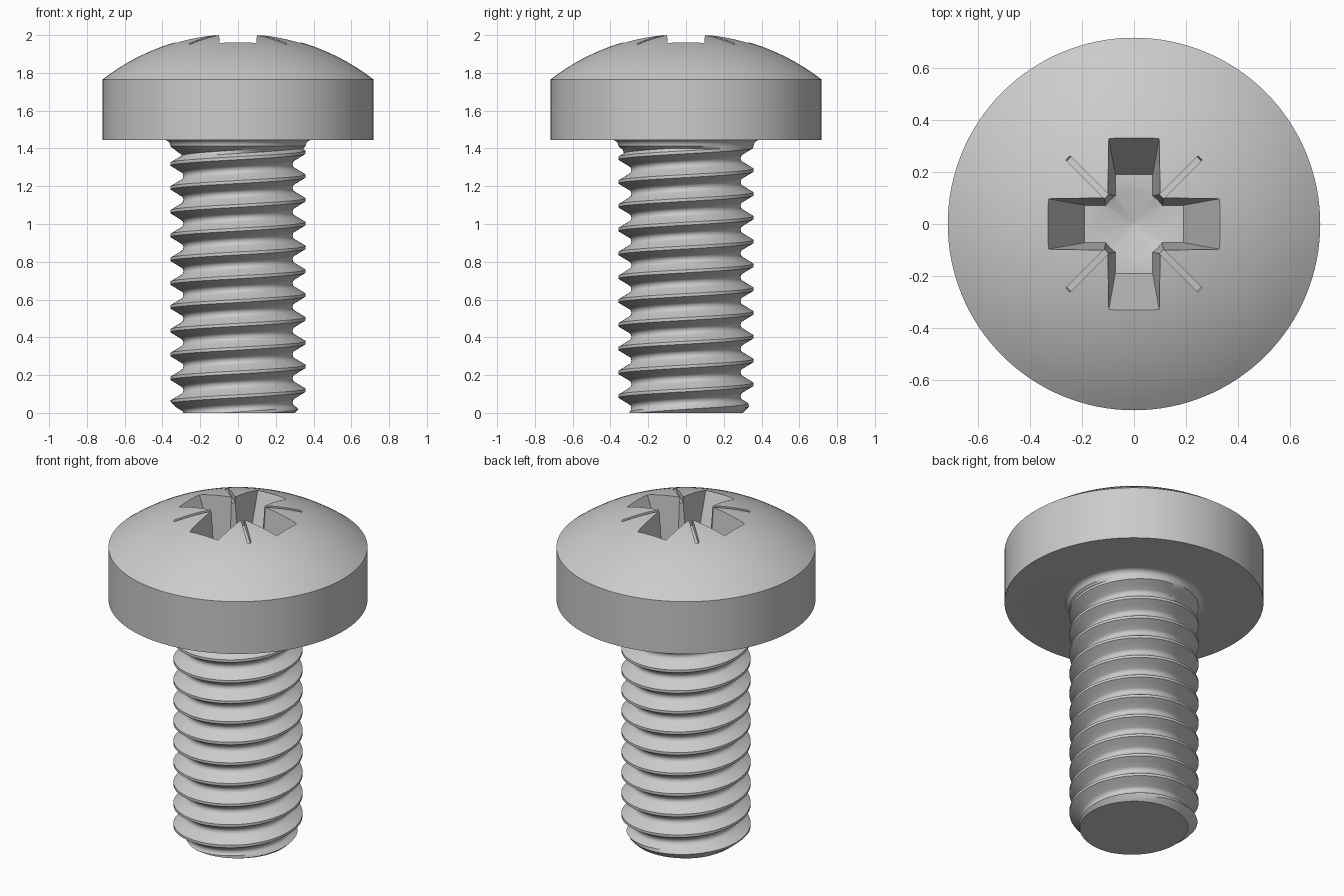
import bpy, bmesh, math
from mathutils import Matrix

if "Cube" in bpy.data.objects:
    bpy.data.objects.remove(bpy.data.objects["Cube"])

PITCH, CREST, ROOT, SEG = 0.126, 0.358, 0.289, 128
THREAD_TOP = 1.40
HEAD_R, RIM, APEX = 0.718, 1.765, 2.01
DOME_R = (HEAD_R ** 2 + (APEX - RIM) ** 2) / (2 * (APEX - RIM))

# Half of one thread tooth: (fraction of pitch from crest centre, radius)
TOOTH = [(0, CREST), (0.0625, CREST), (0.34, 0.300), (0.40, 0.292), (0.5, ROOT)]
STEPS = [-0.0625, 0.0625, 0.2, 0.34, 0.40, 0.5, 0.60, 0.66, 0.8]


def thread_radius(turn, z):
    d = ((z - 0.12) / PITCH - turn) % 1
    d = min(d, 1 - d)
    r = ROOT
    for (a, ra), (b, rb) in zip(TOOTH, TOOTH[1:]):
        if a <= d <= b:
            r = ra + (rb - ra) * (d - a) / (b - a)
            break
    r = max(r, ROOT + (z - 1.36) / 0.05 * (CREST - ROOT))  # run-out under the head
    return min(r, 0.30 + z)                                # chamfered tip


def dome(r):
    return APEX - DOME_R + math.sqrt(DOME_R ** 2 - r * r)


def finish(name, bm):
    bmesh.ops.recalc_face_normals(bm, faces=bm.faces)
    mesh = bpy.data.meshes.new(name)
    bm.to_mesh(mesh)
    bm.free()
    ob = bpy.data.objects.new(name, mesh)
    bpy.context.collection.objects.link(ob)
    return ob


def loft(name, sections):
    """Closed solid through rings with equal point counts."""
    bm = bmesh.new()
    rings = [[bm.verts.new(p) for p in s] for s in sections]
    n = len(rings[0])
    for a, b in zip(rings, rings[1:]):
        for i in range(n):
            j = (i + 1) % n
            bm.faces.new((a[i], a[j], b[j], b[i]))
    bm.faces.new(rings[0])
    bm.faces.new(rings[-1])
    return finish(name, bm)


# Fillet, head rim and dome shared by every column of the body
upper = [(CREST, 1.412)]
for i in range(1, 7):
    a = math.pi / 2 * i / 6
    upper.append((CREST + 0.033 * (1 - math.cos(a)), 1.412 + 0.033 * math.sin(a)))
upper += [(HEAD_R, 1.445), (HEAD_R, RIM)]
upper += [(HEAD_R * (1 - i / 16), dome(HEAD_R * (1 - i / 16))) for i in range(1, 17)]

# Body: helical thread rows clamped between the tip and the head
bm = bmesh.new()
columns = []
for c in range(SEG + 1):
    turn = c / SEG
    rows = [(0, 0)]
    for k in range(-3, 13):
        for u in STEPS:
            z = min(max(0.12 + PITCH * (k + u + turn), 0), THREAD_TOP)
            rows.append((thread_radius(turn, z), z))
    rows += upper
    ca, sa = math.cos(turn * math.tau), math.sin(turn * math.tau)
    columns.append([bm.verts.new((r * ca, r * sa, z)) for r, z in rows])
for a, b in zip(columns, columns[1:]):
    for i in range(len(a) - 1):
        bm.faces.new((a[i], b[i], b[i + 1], a[i + 1]))
bmesh.ops.remove_doubles(bm, verts=bm.verts, dist=1e-5)
screw = finish("machine_screw", bm)


# Recess cutters: tapered cross arms, conical core, thin diagonal slots
def rect(x, y, z):
    return [(-x, -y, z), (x, -y, z), (x, y, z), (-x, y, z)]


def circle(r, z, n=48):
    return [(r * math.cos(math.tau * i / n), r * math.sin(math.tau * i / n), z) for i in range(n)]


FLOOR = 1.62
cutters = []
for i in range(2):
    arm = loft("recess_arm", [rect(0.19, 0.072, FLOOR), rect(0.368, 0.104, 2.05)])
    arm.data.transform(Matrix.Rotation(i * math.pi / 2, 4, 'Z'))
    cutters.append(arm)
cutters.append(loft("recess_core", [circle(0.002, FLOOR - 0.05), circle(0.13, FLOOR), circle(0.155, 2.05)]))
side = [(-0.385, 2.05), (0.385, 2.05), (0.355, 1.935), (0.14, 1.965), (-0.14, 1.965), (-0.355, 1.935)]
for i in range(2):
    slot = loft("recess_slot", [[(x, y, z) for x, z in side] for y in (-0.011, 0.011)])
    slot.data.transform(Matrix.Rotation(math.pi / 4 + i * math.pi / 2, 4, 'Z'))
    cutters.append(slot)

bpy.context.view_layer.objects.active = screw
screw.select_set(True)
for cutter in cutters:
    mod = screw.modifiers.new("recess", 'BOOLEAN')
    mod.operation, mod.solver, mod.object = 'DIFFERENCE', 'EXACT', cutter
    bpy.ops.object.modifier_apply(modifier=mod.name)
    bpy.data.objects.remove(cutter)

bpy.ops.object.shade_smooth_by_angle(angle=math.radians(35))
